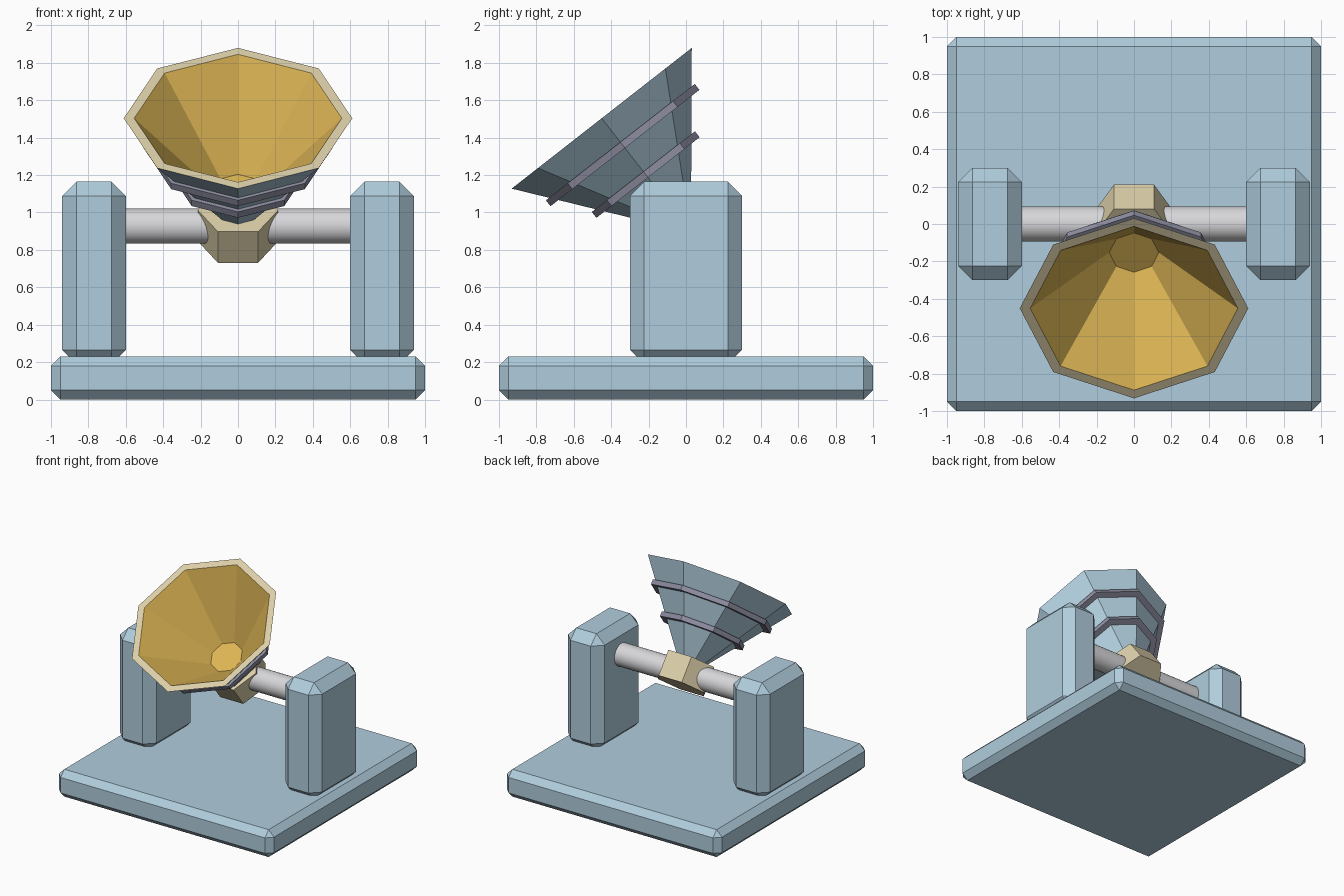
import bpy, bmesh, math
from mathutils import Matrix

if "Cube" in bpy.data.objects:
    bpy.data.objects.remove(bpy.data.objects["Cube"])

PIVOT = Matrix.Translation((0, 0, 0.927))
TILT = PIVOT @ Matrix.Rotation(math.radians(38), 4, 'X')


def material(name, rgb):
    m = bpy.data.materials.new(name)
    m.diffuse_color = (*rgb, 1)
    m.use_nodes = True
    m.node_tree.nodes["Principled BSDF"].inputs["Base Color"].default_value = m.diffuse_color
    return m


BLUE = material("pale_blue", (0.434, 0.610, 0.723))
TAN = material("tan", (0.723, 0.631, 0.402))
GOLD = material("gold", (0.73, 0.468, 0.091))
STEEL = material("light_grey", (0.68, 0.68, 0.70))
RING = material("purple_grey", (0.27, 0.27, 0.362))


def finish(name, bm, mats, matrix=Matrix()):
    bmesh.ops.recalc_face_normals(bm, faces=bm.faces)
    me = bpy.data.meshes.new(name)
    bm.to_mesh(me)
    bm.free()
    for m in mats:
        me.materials.append(m)
    ob = bpy.data.objects.new(name, me)
    ob.matrix_world = matrix
    bpy.context.collection.objects.link(ob)
    return ob


def chamfer_box(name, lo, hi, bevel, mat):
    bm = bmesh.new()
    bmesh.ops.create_cube(bm, size=1)
    for v in bm.verts:
        v.co = [(a + b) / 2 + c * (b - a) for a, b, c in zip(lo, hi, v.co)]
    bmesh.ops.bevel(bm, geom=bm.edges[:], offset=bevel, segments=1,
                    affect='EDGES', profile=0.5)
    return finish(name, bm, [mat])


def lathe(name, profile, sides, mats, slots=None, closed=False, matrix=TILT):
    """Spin (radius, height) points about local z; slots colour each band."""
    bm = bmesh.new()
    loops = []
    for r, z in profile:
        loops.append([bm.verts.new((r * math.cos(i * math.tau / sides),
                                    r * math.sin(i * math.tau / sides), z))
                      for i in range(sides)])
    n = len(loops)
    for k in range(n if closed else n - 1):
        a, b = loops[k], loops[(k + 1) % n]
        for i in range(sides):
            j = (i + 1) % sides
            f = bm.faces.new((a[i], a[j], b[j], b[i]))
            f.material_index = slots[k] if slots else 0
    if not closed:
        bm.faces.new(loops[0][::-1])
        bm.faces.new(loops[-1]).material_index = slots[-1] if slots else 0
    return finish(name, bm, mats, matrix)


# Base plate and the two support posts
chamfer_box("base_plate", (-1, -1, 0), (1, 1, 0.23), 0.05, BLUE)
for side, x0, x1 in (("left", -0.94, -0.60), ("right", 0.60, 0.94)):
    chamfer_box(side + "_post", (x0, -0.3, 0.19), (x1, 0.3, 1.165), 0.076, BLUE)

# Round axle between the posts
axle = lathe("axle", [(0.094, -0.65), (0.094, 0.65)], 48, [STEEL],
             matrix=PIVOT @ Matrix.Rotation(math.pi / 2, 4, 'Y'))
bpy.context.view_layer.objects.active = axle
axle.select_set(True)
bpy.ops.object.shade_smooth_by_angle(angle=math.radians(30))
axle.select_set(False)

# Six-sided hub on the axle
lathe("hub", [(0.215, -0.103), (0.215, 0.108)], 6, [TAN])

# Eight-sided horn: outer shell, flat lip, inner cone and floor
lathe("horn", [(0.113, 0.10), (0.611, 0.732), (0.555, 0.732), (0.133, 0.248)],
      8, [BLUE, TAN, GOLD], slots=[0, 1, 2, 2])

# Two raised bands round the horn
for name, r_in, r_out, h in (("lower_band", 0.275, 0.35, 0.35),
                             ("upper_band", 0.435, 0.505, 0.55)):
    lathe(name, [(r_in, h - 0.02), (r_out, h - 0.02),
                 (r_out, h + 0.02), (r_in, h + 0.02)], 8, [RING], closed=True)
